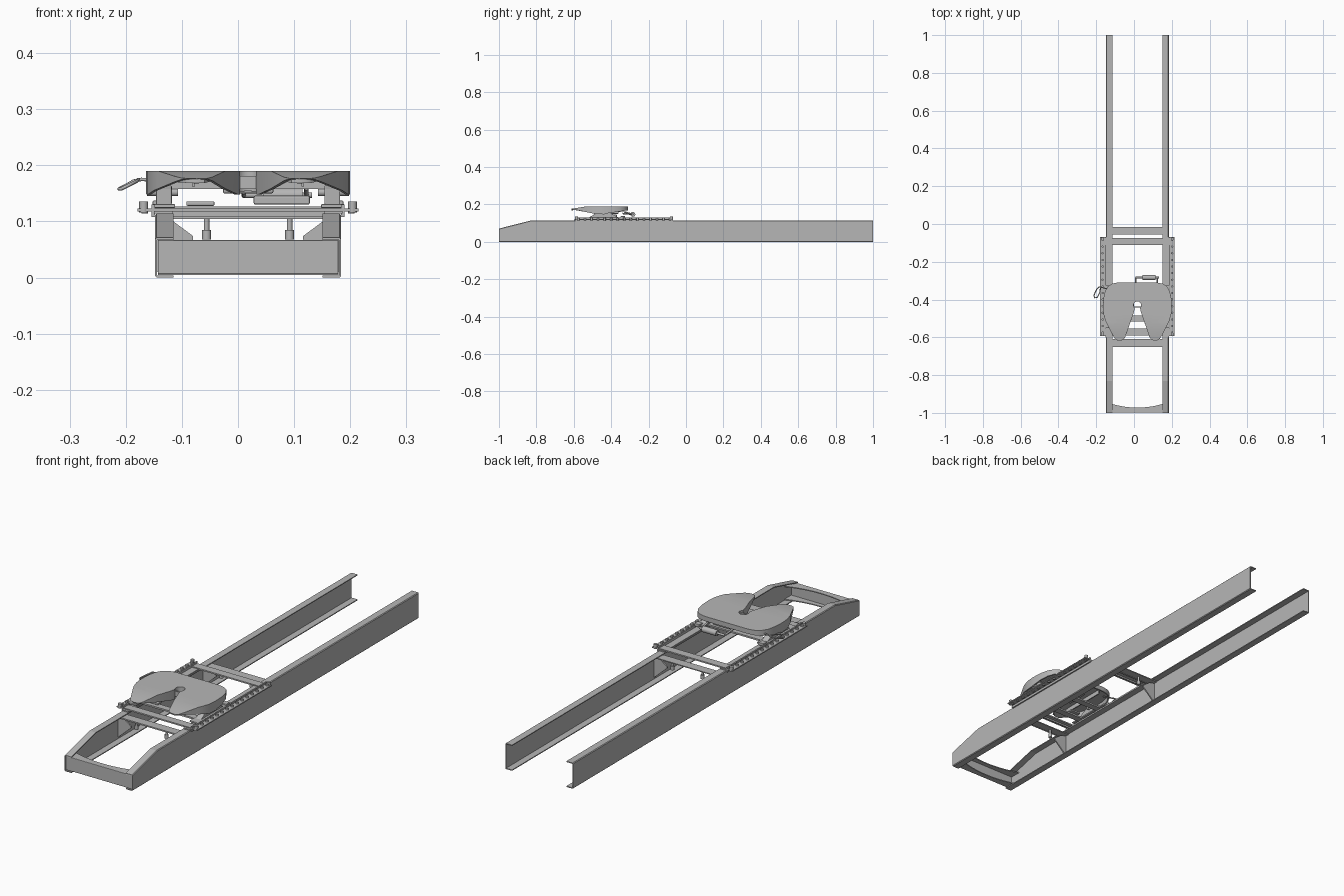
import bpy, bmesh, math
from mathutils import Vector

cube = bpy.data.objects.get("Cube")
if cube:
    bpy.data.objects.remove(cube, do_unlink=True)

X0 = 0.018  # centre line of the frame
SIDES = ((1, "left"), (-1, "right"))

grey = bpy.data.materials.new("steel_grey")
grey.use_nodes = True
grey.diffuse_color = (0.47, 0.47, 0.47, 1)
grey.node_tree.nodes["Principled BSDF"].inputs["Base Color"].default_value = (0.47, 0.47, 0.47, 1)


def finish(name, bm, bevel=0):
    bmesh.ops.recalc_face_normals(bm, faces=bm.faces)
    mesh = bpy.data.meshes.new(name)
    bm.to_mesh(mesh)
    bm.free()
    mesh.materials.append(grey)
    ob = bpy.data.objects.new(name, mesh)
    bpy.context.collection.objects.link(ob)
    if bevel:
        mod = ob.modifiers.new("rounded_edges", "BEVEL")
        mod.width, mod.segments, mod.limit_method = bevel, 2, "ANGLE"
    return ob


def loft(name, rings, bevel=0):
    """Skin matching rings of points and cap both ends."""
    bm = bmesh.new()
    loops = [[bm.verts.new(p) for p in ring] for ring in rings]
    n = len(loops[0])
    for a, b in zip(loops, loops[1:]):
        for i in range(n):
            j = (i + 1) % n
            bm.faces.new((a[i], a[j], b[j], b[i]))
    bm.faces.new(loops[0])
    bm.faces.new(loops[-1])
    return finish(name, bm, bevel)


def box(name, xs, ys, zs, bevel=0):
    """Box from ranges, with x measured from the centre line."""
    ring = [(xs[0], ys[0]), (xs[1], ys[0]), (xs[1], ys[1]), (xs[0], ys[1])]
    return loft(name, [[(X0 + x, y, z) for x, y in ring] for z in zs], bevel)


def rod(name, a, b, radius, sides=16):
    a, b = Vector(a), Vector(b)
    bm = bmesh.new()
    bmesh.ops.create_cone(bm, cap_ends=True, segments=sides, radius1=radius,
                          radius2=radius, depth=(b - a).length)
    turn = (b - a).to_track_quat("Z", "Y").to_matrix().to_4x4()
    turn.translation = (a + b) / 2
    bmesh.ops.transform(bm, matrix=turn, verts=bm.verts)
    for f in bm.faces:
        f.smooth = len(f.verts) == 4
    return finish(name, bm)


# Long channel rails, sloping down at the front
def channel(s, y, h):
    t, outer, inner, r = 0.004, 0.166, 0.133, 0.003
    ring = [(inner, 0), (outer - r, 0), (outer, r), (outer, h - r), (outer - r, h),
            (inner, h), (inner, h - t), (outer - t, h - t), (outer - t, t), (inner, t)]
    return [(X0 + s * d, y, z) for d, z in ring]


for s, side in SIDES:
    loft(side + "_frame_rail",
         [channel(s, y, h) for y, h in ((-1, 0.071), (-0.83, 0.114), (1, 0.114))])

# Front crossmember: flat web with curved flanges
box("front_web", (-0.161, 0.161), (-0.998, -0.992), (0.006, 0.067), 0.002)
arc = [(-0.161 + 0.0161 * i, -0.972 + 0.028 * (i / 10 - 1) ** 2) for i in range(21)]
flange = [(0.161, -0.994), (-0.161, -0.994)] + arc
for name, z in (("front_top_flange", 0.063), ("front_bottom_flange", 0.005)):
    loft(name, [[(X0 + x, y, h) for x, y in flange] for h in (z, z + 0.004)])

# Frame crossmembers with gussets and hanging mounts
for label, y0 in (("forward", -0.65), ("rear", -0.056)):
    y1, mid = y0 + 0.04, y0 + 0.02
    box(label + "_crossmember", (-0.161, 0.161), (y0, y1), (0.106, 0.110))
    box(label + "_crossmember_web", (-0.14, 0.14), (y0, y0 + 0.004), (0.104, 0.11))
    for s, side in SIDES:
        gusset = [(0.162, 0.106), (0.133, 0.1), (0.098, 0.074), (0.098, 0.068), (0.162, 0.01)]
        loft(f"{label}_{side}_gusset",
             [[(X0 + s * d, y, z) for d, z in gusset] for y in (mid - 0.003, mid + 0.003)])
        x = X0 + s * 0.074
        rod(f"{label}_{side}_mount_stem", (x, mid, 0.075), (x, mid, 0.107), 0.005)
        rod(f"{label}_{side}_mount_foot", (x, mid, 0.068), (x, mid, 0.085), 0.008)

# Sliding base: side angles, cross bars, locking studs
for s, side in SIDES:
    inner, outer = s * 0.168, s * 0.197
    box(side + "_mounting_strip", (s * 0.135, s * 0.168), (-0.6, -0.07), (0.114, 0.119))
    box(side + "_slide_plate", (inner, outer), (-0.592, -0.07), (0.118, 0.123))
    box(side + "_slide_lip", (s * 0.166, s * 0.172), (-0.592, -0.07), (0.108, 0.130))
    for i in range(15):
        y = -0.575 + i * 0.035
        x = X0 + s * 0.184
        rod(f"{side}_stud_{i}", (x, y, 0.114), (x, y, 0.131), 0.006, 8)
    for j, y in enumerate((-0.585, -0.078)):
        rod(f"{side}_end_stop_{j}", (X0 + s * 0.186, y, 0.116), (X0 + s * 0.186, y, 0.136), 0.008, 12)
for name, y in (("forward_base_bar", -0.59), ("rear_base_bar", -0.11)):
    box(name, (-0.172, 0.172), (y, y + 0.036), (0.117, 0.123))
    box(name + "_rib", (-0.14, 0.14), (y + 0.016, y + 0.02), (0.11, 0.118))

# Carriage and saddle brackets under the coupling plate
for s, side in SIDES:
    box(side + "_carriage_plate", (s * 0.13, s * 0.172), (-0.55, -0.335), (0.124, 0.131), 0.002)
    saddle = [(-0.52, 0.13), (-0.36, 0.13), (-0.41, 0.158), (-0.425, 0.164),
              (-0.455, 0.164), (-0.47, 0.158)]
    loft(side + "_saddle_bracket",
         [[(X0 + s * d, y, z) for y, z in saddle] for d in (0.136, 0.164)], 0.002)
    rod(side + "_pivot_pin", (X0 + s * 0.125, -0.44, 0.152), (X0 + s * 0.18, -0.44, 0.152), 0.007)
    box(side + "_carriage_stop", (s * 0.145, s * 0.17), (-0.35, -0.325), (0.124, 0.137), 0.002)
for i, y in enumerate((-0.5, -0.38)):
    box(f"carriage_cross_bar_{i}", (-0.172, 0.172), (y - 0.015, y + 0.015), (0.120, 0.127))

# Coupling plate: outline with a V throat, hollow beneath, ramped front
def bottom_height(y):
    if y < -0.48:
        return 0.148 + (-0.48 - y) * 0.21
    return 0.148 + max(0, y + 0.45) * 0.15


half = [(0.02 * math.sin(math.radians(a)), -0.43 + 0.02 * math.cos(math.radians(a)))
        for a in range(0, 136, 15)]
half += [(0.018, -0.465), (0.064, -0.598), (0.074, -0.613), (0.088, -0.617), (0.106, -0.616),
         (0.119, -0.608), (0.131, -0.588), (0.168, -0.515), (0.179, -0.48), (0.182, -0.44),
         (0.18, -0.395), (0.171, -0.355), (0.156, -0.33), (0.135, -0.316), (0.105, -0.31)]
outline = half + [(-x, y) for x, y in reversed(half[1:])]

bm = bmesh.new()
base = bm.faces.new([bm.verts.new((X0 + x, y, 0.15)) for x, y in outline])
top = bmesh.ops.extrude_face_region(bm, geom=[base], use_keep_orig=True)["geom"]
for v in (g for g in top if isinstance(g, bmesh.types.BMVert)):
    v.co.z = 0.19
bmesh.ops.recalc_face_normals(bm, faces=bm.faces)
bmesh.ops.inset_region(bm, faces=[base], thickness=0.006)
cavity = bmesh.ops.extrude_face_region(bm, geom=[base])["geom"]
bmesh.ops.delete(bm, geom=[base], context="FACES_ONLY")
for v in (g for g in cavity if isinstance(g, bmesh.types.BMVert)):
    v.co.z = 0.181
for y in (-0.53, -0.45):
    bmesh.ops.bisect_plane(bm, geom=bm.verts[:] + bm.edges[:] + bm.faces[:],
                           plane_co=(0, y, 0), plane_no=(0, 1, 0))
for v in bm.verts:
    if v.co.z < 0.16:
        v.co.z = bottom_height(v.co.y)
    else:
        v.co.z -= max(0, -0.53 - v.co.y) * 0.16
bmesh.ops.triangulate(bm, faces=[f for f in bm.faces if len(f.verts) > 4])
plate = finish("coupling_plate", bm, 0.004)
bpy.context.view_layer.objects.active = plate
plate.select_set(True)
bpy.ops.object.shade_smooth_by_angle(angle=math.radians(35))
plate.select_set(False)

# Locking jaws and ribs beneath the plate
for s, side in SIDES:
    box(side + "_locking_jaw", (s * 0.019, s * 0.045), (-0.46, -0.38), (0.150, 0.180), 0.003)
    box(side + "_plate_rib", (s * 0.095, s * 0.1), (-0.56, -0.33), (0.162, 0.181))
box("jaw_back", (-0.045, 0.045), (-0.385, -0.36), (0.150, 0.180), 0.003)
box("cross_rib", (-0.165, 0.165), (-0.443, -0.437), (0.158, 0.181)).hide_render = False
box("right_release_arm", (-0.11, -0.06), (-0.50, -0.47), (0.128, 0.136), 0.002)
box("left_release_arm", (0.01, 0.11), (-0.40, -0.37), (0.130, 0.146), 0.003)

# Air cylinder behind the plate
rod("air_cylinder", (0.045, -0.284, 0.147), (0.115, -0.284, 0.147), 0.013, 20)
rod("air_cylinder_rod", (0.008, -0.284, 0.147), (0.132, -0.284, 0.147), 0.005)
rod("air_cylinder_link", (0.01, -0.284, 0.147), (0.01, -0.34, 0.152), 0.004)
rod("air_cylinder_mount", (0.122, -0.284, 0.147), (0.122, -0.33, 0.16), 0.004)

# Release handle: a bent loop of rod at the right side
path = [(-0.12, -0.35, 0.172), (-0.172, -0.335, 0.175), (-0.186, -0.333, 0.172),
        (-0.2, -0.35, 0.164), (-0.212, -0.378, 0.158), (-0.208, -0.391, 0.158),
        (-0.194, -0.388, 0.165), (-0.18, -0.36, 0.172), (-0.178, -0.34, 0.175)]
curve = bpy.data.curves.new("release_handle", "CURVE")
curve.dimensions = "3D"
curve.bevel_depth = 0.003
curve.bevel_resolution = 2
curve.use_fill_caps = True
spline = curve.splines.new("POLY")
spline.points.add(len(path) - 1)
for point, co in zip(spline.points, path):
    point.co = (*co, 1)
curve.materials.append(grey)
handle = bpy.data.objects.new("release_handle", curve)
bpy.context.collection.objects.link(handle)
bpy.context.view_layer.objects.active = handle
handle.select_set(True)
bpy.ops.object.convert(target="MESH")
